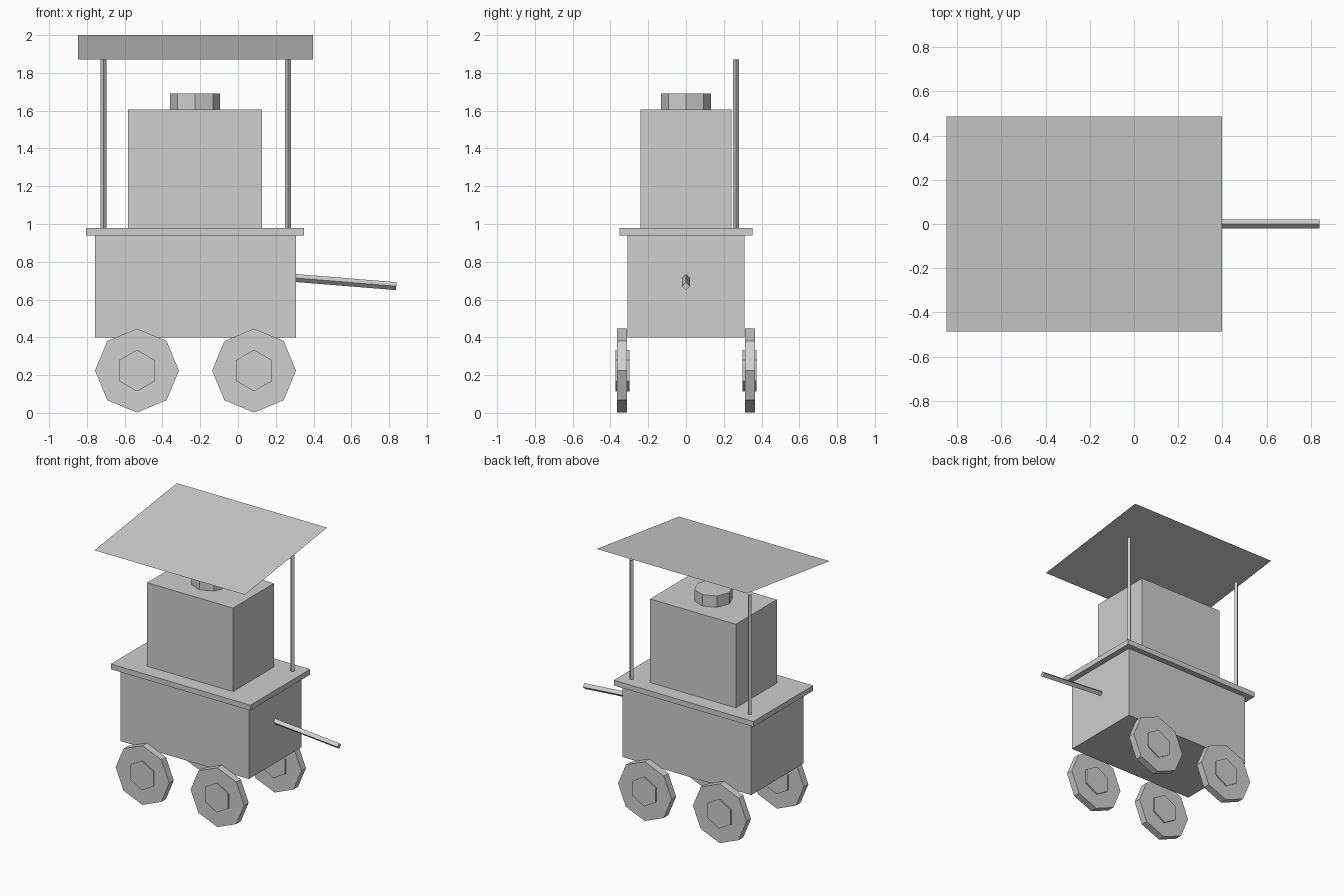
import bpy
import math
from mathutils import Vector

cube = bpy.data.objects.get("Cube")
if cube:
    bpy.data.objects.remove(cube, do_unlink=True)

# One plain grey for the whole cart
grey = bpy.data.materials.new("plain_grey")
grey.use_nodes = True
colour = (0.62, 0.62, 0.62, 1.0)
grey.diffuse_color = colour
grey.node_tree.nodes["Principled BSDF"].inputs["Base Color"].default_value = colour


def finish(name):
    obj = bpy.context.object
    obj.name = name
    obj.data.name = name
    obj.data.materials.append(grey)
    return obj


def box(name, low, high):
    low, high = Vector(low), Vector(high)
    bpy.ops.mesh.primitive_cube_add(size=1, location=(low + high) / 2)
    obj = finish(name)
    obj.scale = high - low
    return obj


def prism(name, start, end, radius, sides):
    """Many-sided bar running from start to end."""
    start, end = Vector(start), Vector(end)
    axis = end - start
    bpy.ops.mesh.primitive_cylinder_add(
        vertices=sides, radius=radius, depth=axis.length, location=(start + end) / 2)
    obj = finish(name)
    # Turn about x or y only, so a corner keeps pointing along the main axes
    if abs(axis.y) > abs(axis.x):
        obj.rotation_euler.x = -math.pi / 2
    else:
        obj.rotation_euler.y = math.atan2(axis.x, axis.z)
    return obj


# Cart body, counter and cabinet
box("cart_body", (-0.757, -0.31, 0.40), (0.307, 0.31, 0.94))
box("counter", (-0.805, -0.353, 0.94), (0.35, 0.353, 0.98))
box("cabinet", (-0.582, -0.242, 0.98), (0.128, 0.242, 1.605))
prism("cabinet_lid", (-0.227, 0, 1.605), (-0.227, 0, 1.69), 0.132, 8)

# Push handle
prism("handle", (0.305, 0, 0.714), (0.838, 0, 0.671), 0.021, 4)

# Wheels with hubs
for side, y_sign in (("front", -1), ("back", 1)):
    for end, x in (("right", -0.535), ("left", 0.085)):
        for part, inner, outer, radius, sides in (
                ("wheel", 0.312, 0.365, 0.222, 8), ("hub", 0.30, 0.373, 0.11, 6)):
            prism(f"{side}_{end}_{part}", (x, y_sign * inner, 0.224),
                  (x, y_sign * outer, 0.224), radius, sides)

# Canopy posts along the back
for end, x in (("right", -0.713), ("left", 0.265)):
    prism(f"{end}_post", (x, 0.264, 0.98), (x, 0.264, 1.87), 0.016, 4)

# Thin sloping canopy, higher at the back
bpy.ops.mesh.primitive_plane_add(size=1, location=(-0.2245, 0, 1.935))
canopy = finish("canopy")
width, depth, rise = 1.245, 0.974, 0.13
canopy.scale = (width, math.hypot(depth, rise), 1)
canopy.rotation_euler.x = math.atan2(rise, depth)
